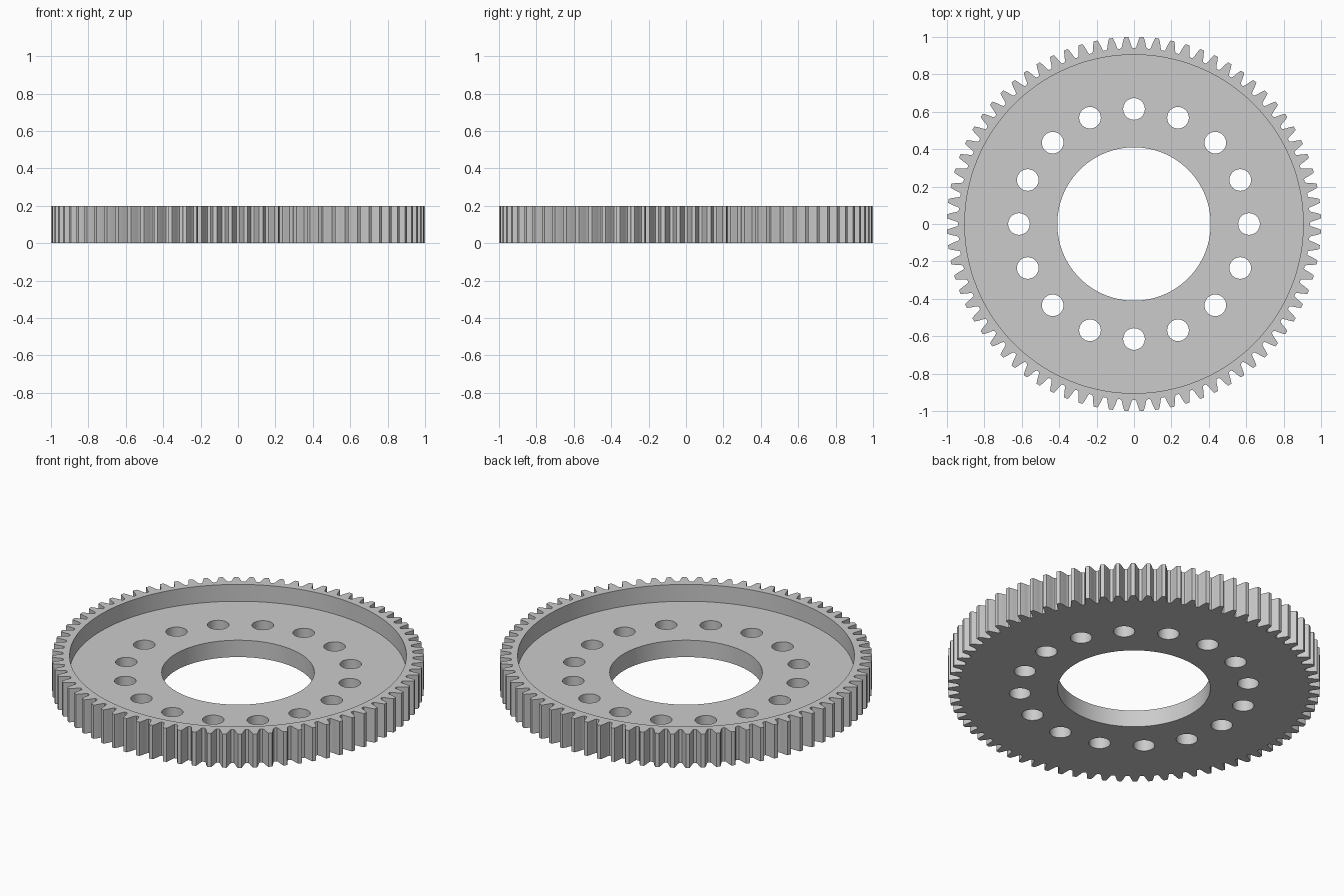
import bpy, bmesh, math

if "Cube" in bpy.data.objects:
    bpy.data.objects.remove(bpy.data.objects["Cube"])

TEETH = 76
HEIGHT, WEB = 0.20, 0.10
RIM_R, BORE_R = 0.905, 0.41
HOLES, HOLE_RING, HOLE_R = 16, 0.615, 0.058

# half of a tooth from root to tip: (radius, half width)
FLANK = [(0.940, 0.031), (0.948, 0.0265), (0.962, 0.0225),
         (0.978, 0.0185), (0.992, 0.0135), (1.0, 0.0105)]


def circle(r, n, cx=0.0, cy=0.0):
    return [(cx + r * math.cos(2 * math.pi * i / n),
             cy + r * math.sin(2 * math.pi * i / n)) for i in range(n)]


def gear_outline():
    pts = []
    for k in range(TEETH):
        mid = (k + 0.5) * 2 * math.pi / TEETH
        side = [(r, -w) for r, w in FLANK] + [(r, w) for r, w in reversed(FLANK)]
        for r, w in side:
            a = mid + w / r
            pts.append((r * math.cos(a), r * math.sin(a)))
    return pts


bm = bmesh.new()


def ring(pts, z):
    vs = [bm.verts.new((x, y, z)) for x, y in pts]
    es = [bm.edges.new((vs[i - 1], vs[i])) for i in range(len(vs))]
    return vs, es


def wall(pts, z0, z1):
    """Vertical wall following an outline; returns its bottom and top edges."""
    lo, e0 = ring(pts, z0)
    hi, e1 = ring(pts, z1)
    for i in range(len(pts)):
        bm.faces.new((lo[i - 1], lo[i], hi[i], hi[i - 1]))
    return e0, e1


def cap(edges):
    bmesh.ops.triangle_fill(bm, use_beauty=True, use_dissolve=False, edges=edges)


# toothed outside, recessed rim wall, bore and bolt holes
outer_lo, outer_hi = wall(gear_outline(), 0, HEIGHT)
rim_lo, rim_hi = wall(circle(RIM_R, 128), WEB, HEIGHT)
low, high = wall(circle(BORE_R, 96), 0, WEB)
for i in range(HOLES):
    a = 2 * math.pi * i / HOLES
    e0, e1 = wall(circle(HOLE_R, 32, HOLE_RING * math.cos(a),
                         HOLE_RING * math.sin(a)), 0, WEB)
    low += e0
    high += e1

# underside, web top and rim top
cap(outer_lo + low)
cap(rim_lo + high)
cap(outer_hi + rim_hi)
bmesh.ops.recalc_face_normals(bm, faces=bm.faces[:])

mesh = bpy.data.meshes.new("ring_gear")
bm.to_mesh(mesh)
bm.free()
gear = bpy.data.objects.new("ring_gear", mesh)
bpy.context.collection.objects.link(gear)

# plain grey metal
mat = bpy.data.materials.new("light_grey")
mat.diffuse_color = (0.6, 0.6, 0.6, 1)
mat.use_nodes = True
mat.node_tree.nodes["Principled BSDF"].inputs["Base Color"].default_value = mat.diffuse_color
mesh.materials.append(mat)

bpy.context.view_layer.objects.active = gear
gear.select_set(True)
bpy.ops.object.shade_smooth_by_angle(angle=math.radians(25))
